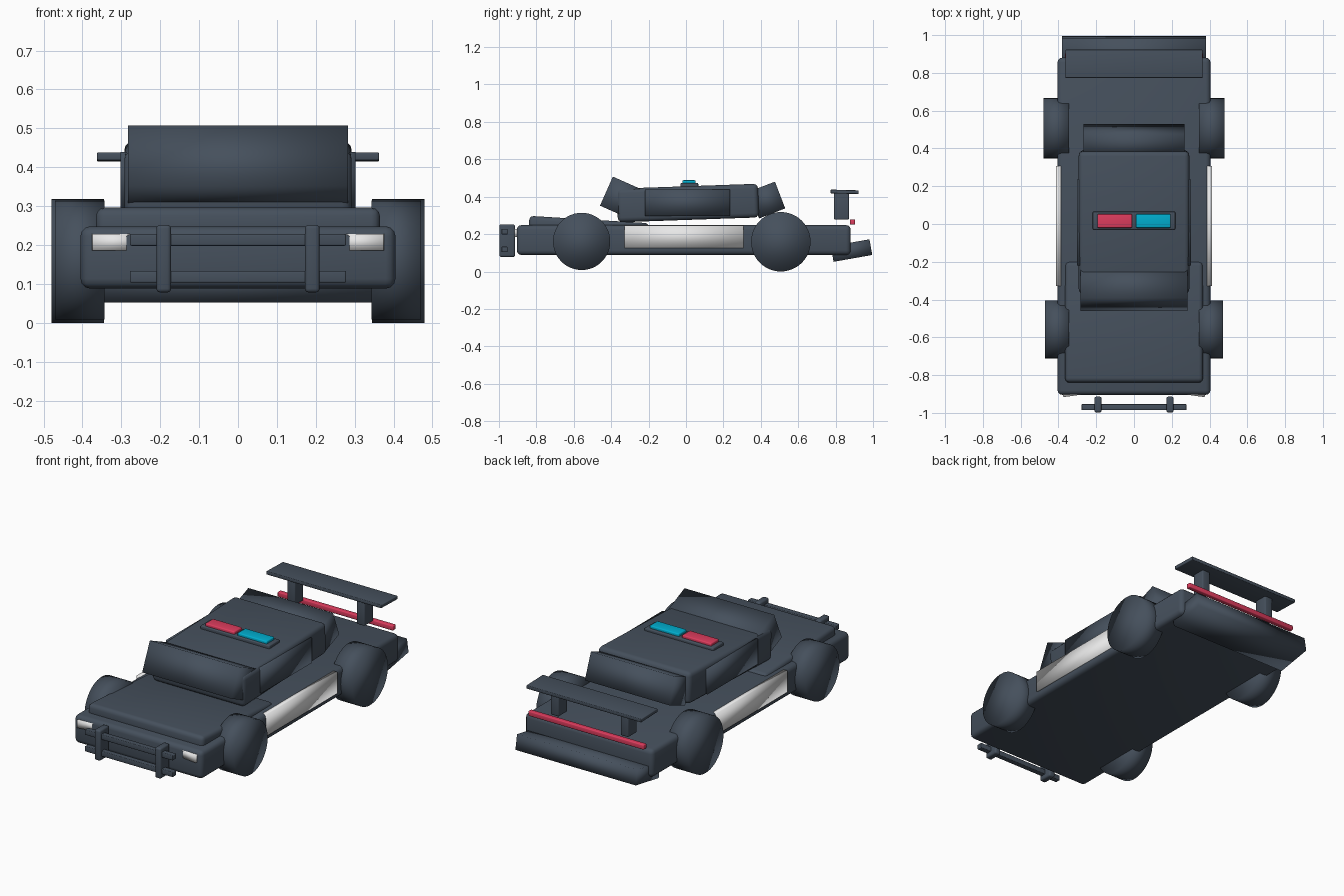
import bpy
from math import radians

cube = bpy.data.objects.get("Cube")
if cube:
    bpy.data.objects.remove(cube, do_unlink=True)


def material(name, rgb):
    m = bpy.data.materials.new(name)
    m.use_nodes = True
    color = (*rgb, 1)
    m.diffuse_color = color
    m.node_tree.nodes["Principled BSDF"].inputs["Base Color"].default_value = color
    return m


SLATE = material("slate_paint", (0.06, 0.08, 0.108))
WHITE = material("white_panel", (0.8, 0.8, 0.8))
RED = material("red_light", (0.72, 0.045, 0.11))
CYAN = material("cyan_light", (0.0, 0.42, 0.62))


def finish(name, mat):
    ob = bpy.context.object
    ob.name = name
    ob.data.materials.append(mat)
    bpy.ops.object.shade_smooth()
    return ob


def box(name, center, size, mat=SLATE, bevel=0, pitch=0, yaw=0):
    """Soft-shaded box, optionally rounded and tilted."""
    bpy.ops.mesh.primitive_cube_add(size=1, location=center)
    ob = bpy.context.object
    ob.scale = size
    bpy.ops.object.transform_apply(location=False, rotation=False, scale=True)
    ob.rotation_euler = (radians(pitch), 0, radians(yaw))
    if bevel:
        mod = ob.modifiers.new("rounding", "BEVEL")
        mod.width = bevel
        mod.segments = 3
    return finish(name, mat)


def wheel(name, x, y, z, radius, width):
    bpy.ops.mesh.primitive_cylinder_add(vertices=48, radius=radius, depth=width,
                                        location=(x, y, z),
                                        rotation=(0, radians(90), 0))
    return finish(name, SLATE)


# Lower shell and sloping hood
box("body", (0, -0.012, 0.168), (0.81, 1.785, 0.16), bevel=0.025)
box("hood", (0, -0.52, 0.238), (0.73, 0.64, 0.08), bevel=0.022, pitch=-3.5)
box("rear_bumper", (0, 0.885, 0.112), (0.76, 0.21, 0.085), pitch=10)

# Cabin with jutting front and rear screens
box("cabin", (0, 0.01, 0.366), (0.585, 0.755, 0.18), bevel=0.025, pitch=2)
box("windshield", (0, -0.334, 0.389), (0.566, 0.2, 0.17), pitch=-24)
box("rear_window", (0, 0.433, 0.382), (0.535, 0.15, 0.153), pitch=21)

# Roof light bar
box("light_bar_base", (0, 0.018, 0.46), (0.437, 0.095, 0.026), bevel=0.006)
box("red_beacon", (-0.102, 0.016, 0.474), (0.185, 0.072, 0.028), RED, 0.006)
box("cyan_beacon", (0.102, 0.016, 0.474), (0.185, 0.072, 0.028), CYAN, 0.006)

# Rear wing and tail light strip
box("rear_wing", (0, 0.848, 0.426), (0.726, 0.15, 0.02), bevel=0.004, pitch=-1.5)
box("tail_light", (0, 0.89, 0.265), (0.73, 0.028, 0.028), RED, 0.005)

# Front push bar rails
for name, z in (("upper", 0.213), ("lower", 0.118)):
    box(name + "_push_rail", (0, -0.97, z), (0.556, 0.032, 0.03), bevel=0.004)

# Parts on both sides
for side, s in (("left", 1), ("right", -1)):
    wheel(side + "_front_wheel", s * 0.407, -0.558, 0.161, 0.153, 0.128)
    wheel(side + "_rear_wheel", s * 0.412, 0.507, 0.159, 0.159, 0.136)
    box(side + "_door_panel", (s * 0.4, -0.01, 0.186), (0.026, 0.635, 0.122), WHITE)
    box(side + "_side_window", (s * 0.285, 0.008, 0.368), (0.034, 0.456, 0.142))
    box(side + "_headlight", (s * 0.306, -0.892, 0.207), (0.142, 0.03, 0.043),
        WHITE, yaw=-s * 8)
    box(side + "_push_bar_post", (s * 0.191, -0.956, 0.165), (0.038, 0.084, 0.174),
        bevel=0.01)
    box(side + "_wing_support", (s * 0.22, 0.831, 0.349), (0.05, 0.08, 0.142),
        bevel=0.006)
